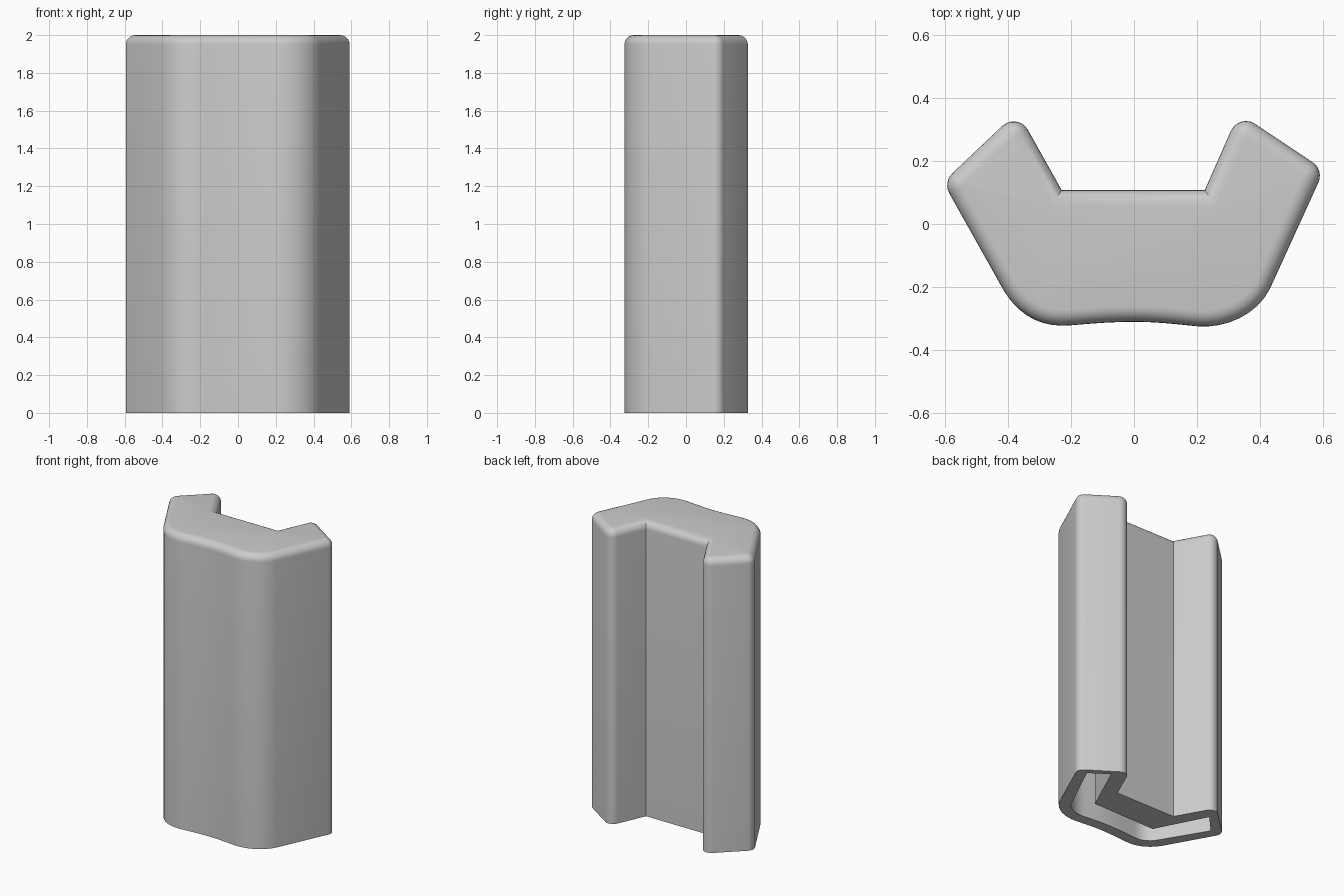
import bpy, bmesh, math
from mathutils import Vector
from mathutils.geometry import interpolate_bezier

if "Cube" in bpy.data.objects:
    bpy.data.objects.remove(bpy.data.objects["Cube"])

H, R, CEIL = 2.0, 0.05, 1.92      # height, top rounding, cavity ceiling


def fillet(prev, corner, nxt, r, n=6):
    """Points of an arc rounding a convex corner."""
    a, b = (prev - corner).normalized(), (nxt - corner).normalized()
    half = a.angle(b) / 2
    centre = corner + (a + b).normalized() * r / math.sin(half)
    p, q = corner + a * r / math.tan(half), corner + b * r / math.tan(half)
    u, sweep = p - centre, math.pi - 2 * half
    w = u.orthogonal().normalized() * r
    if w.dot(q - centre) < 0:
        w = -w
    return [centre + u * math.cos(sweep * i / n) + w * math.sin(sweep * i / n)
            for i in range(n + 1)]


def offset(points, d):
    """Move a counter-clockwise loop inward by d with mitred corners."""
    out = []
    for i, p in enumerate(points):
        a = (p - points[i - 1]).normalized()
        b = (points[(i + 1) % len(points)] - p).normalized()
        n1, n2 = Vector((-a.y, a.x)), Vector((-b.y, b.x))
        out.append(p + (n1 + n2) * d / (1 + n1.dot(n2)))
    return out


V = lambda x, y: Vector((x, y))

# Outline: wavy front, two rounded arms, flat back recess
front = [(V(-.412, -.215), V(-.355, -.305), V(-.28, -.329), V(-.2, -.322)),
         (V(-.2, -.322), V(-.13, -.316), V(-.07, -.311), V(0, -.311)),
         (V(0, -.311), V(.07, -.311), V(.13, -.318), V(.2, -.325)),
         (V(.2, -.325), V(.29, -.333), V(.39, -.29), V(.432, -.206))]
outline = []
for i, (p0, h0, h1, p1) in enumerate(front):
    seg = [p.to_2d() for p in interpolate_bezier(p0.to_3d(), h0.to_3d(), h1.to_3d(), p1.to_3d(), 9)]
    outline += seg[1:] if i else seg
arms = [outline[-1], V(.6045, .172), V(.333, .353), V(.225, .108),
        V(-.23, .108), V(-.37, .358), V(-.607, .133), outline[0]]
for i in range(1, 7):
    outline += [arms[i]] if i in (3, 4) else fillet(arms[i - 1], arms[i], arms[i + 1], R + .002)

# Cavity outline: thin outside walls, thicker back wall
cavity = offset(outline[:len(front) * 8 + 1], .075)[1:-1]
cavity += [V(.53, .176), V(.405, .262), V(.245, -.085), V(-.23, -.095), V(-.405, .245), V(-.522, .12)]

bm = bmesh.new()


def ring(points, z):
    return [bm.verts.new((p.x, p.y, z)) for p in points]


def bridge(a, b):
    for i in range(len(a)):
        j = (i + 1) % len(a)
        bm.faces.new((a[i], a[j], b[j], b[i]))


# Outer walls with rounded top edge
base = ring(outline, 0)
last = base
for k in range(7):
    t = math.pi / 2 * k / 6
    cur = ring(offset(outline, R * (1 - math.cos(t))), H - R + R * math.sin(t))
    bridge(last, cur)
    last = cur
bm.faces.new(last)

# Hollow inside
mouth, ceiling = ring(cavity, 0), ring(cavity, CEIL)
bridge(ceiling, mouth)
bm.faces.new(ceiling[::-1])

# Bottom rim between outer wall and cavity
rim = []
for loop in (base, mouth):
    for i, v in enumerate(loop):
        rim.append(bm.edges.get((v, loop[(i + 1) % len(loop)])))
bmesh.ops.triangle_fill(bm, use_beauty=True, use_dissolve=False, edges=rim)
bmesh.ops.recalc_face_normals(bm, faces=bm.faces)

mesh = bpy.data.meshes.new("hollow_cover")
bm.to_mesh(mesh)
bm.free()
cover = bpy.data.objects.new("hollow_cover", mesh)
bpy.context.collection.objects.link(cover)

grey = bpy.data.materials.new("plain_grey")
grey.diffuse_color = (.6, .6, .6, 1)
grey.use_nodes = True
grey.node_tree.nodes["Principled BSDF"].inputs["Base Color"].default_value = grey.diffuse_color
mesh.materials.append(grey)

bpy.context.view_layer.objects.active = cover
cover.select_set(True)
bpy.ops.object.shade_smooth_by_angle(angle=math.radians(30))
